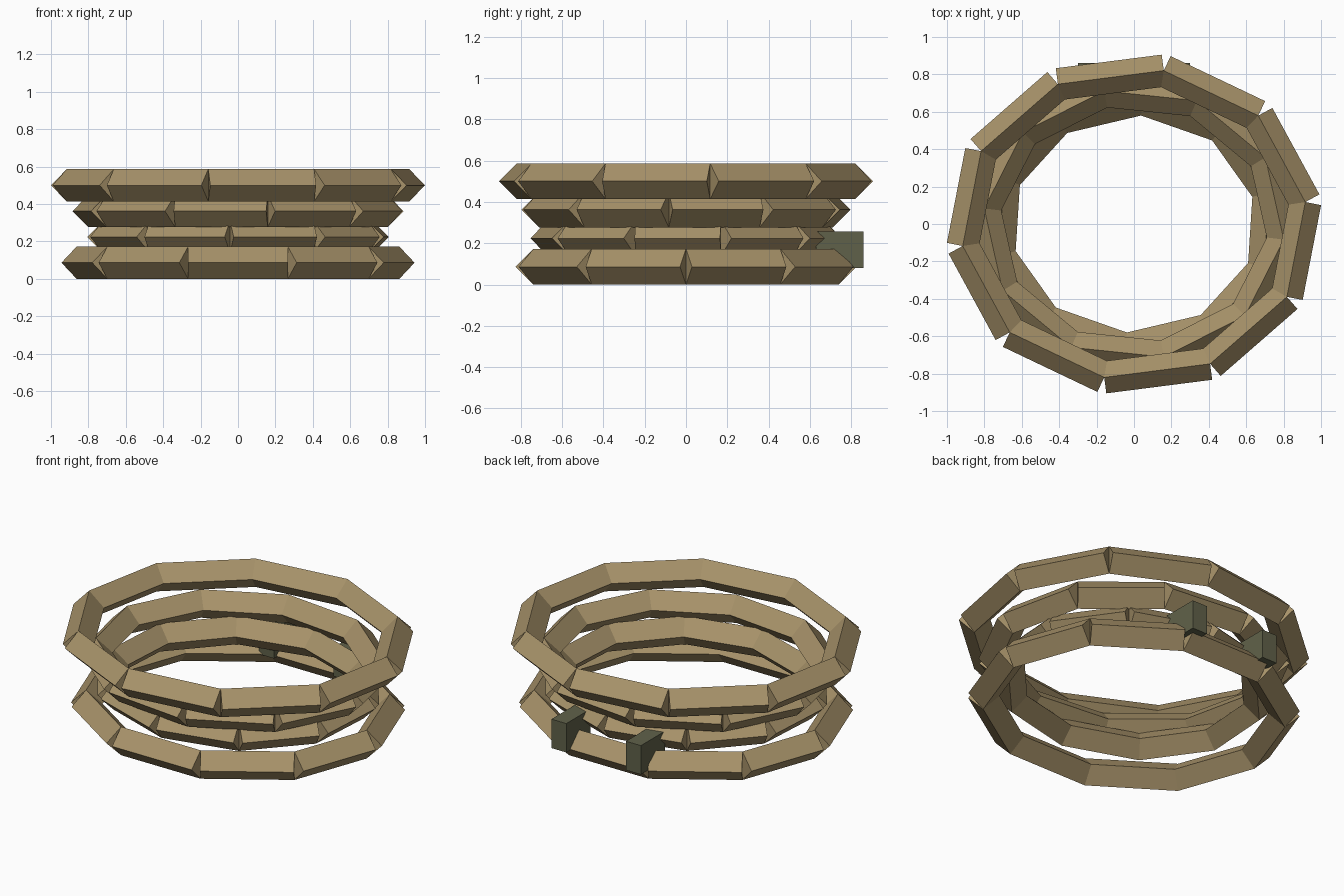
import bpy
import bmesh
from math import cos, sin, radians
from mathutils import Vector

cube = bpy.data.objects.get("Cube")
if cube:
    bpy.data.objects.remove(cube, do_unlink=True)


def make_material(name, rgb):
    mat = bpy.data.materials.new(name)
    mat.use_nodes = True
    colour = (*rgb, 1)
    mat.diffuse_color = colour
    bsdf = next(n for n in mat.node_tree.nodes if n.type == 'BSDF_PRINCIPLED')
    bsdf.inputs["Base Color"].default_value = colour
    return mat


tan = make_material("tan_wood", (0.385, 0.287, 0.142))
olive = make_material("olive_block", (0.118, 0.121, 0.068))

SIDES = 10        # beams in each ring
HALF = 0.086      # half diagonal of the diamond section
SQUASH = 0.9      # depth of each ring relative to its width
TWIST = 14.7      # turn between one ring and the next


def add_object(name, bm, mat):
    bmesh.ops.recalc_face_normals(bm, faces=bm.faces[:])
    mesh = bpy.data.meshes.new(name)
    bm.to_mesh(mesh)
    bm.free()
    mesh.materials.append(mat)
    obj = bpy.data.objects.new(name, mesh)
    bpy.context.collection.objects.link(obj)
    return obj


def add_beam(bm, start, end):
    """Square-ended prism with a diamond section."""
    up = Vector((0, 0, HALF))
    out = (end - start).cross(up).normalized() * HALF
    section = (up, out, -up, -out)
    a = [bm.verts.new(start + p) for p in section]
    b = [bm.verts.new(end + p) for p in section]
    for i in range(4):
        j = (i + 1) % 4
        bm.faces.new((a[i], a[j], b[j], b[i]))
    bm.faces.new(a[::-1])
    bm.faces.new(b)


def add_ring(name, radius, z, phase):
    corners = []
    for i in range(SIDES):
        t = radians(phase + i * 360 / SIDES)
        corners.append(Vector((radius * cos(t), radius * SQUASH * sin(t), z)))
    bm = bmesh.new()
    for i, corner in enumerate(corners):
        add_beam(bm, corner, corners[(i + 1) % SIDES])
    add_object(name, bm, tan)


# Stacked rings of beams, each one turned a little further
rings = (("base_ring", 0.863), ("lower_ring", 0.745),
         ("upper_ring", 0.806), ("top_ring", 0.925))
for level, (name, radius) in enumerate(rings):
    add_ring(name, radius, HALF + level * 0.138, level * TWIST)

# Pair of blocks set into the back of the lower rings
for side, name in ((1, "left_block"), (-1, "right_block")):
    bm = bmesh.new()
    bmesh.ops.create_cube(bm, size=1)
    bmesh.ops.scale(bm, vec=(0.1, 0.23, 0.175), verts=bm.verts[:])
    bmesh.ops.translate(bm, vec=(side * 0.25, 0.745, 0.168), verts=bm.verts[:])
    add_object(name, bm, olive)
